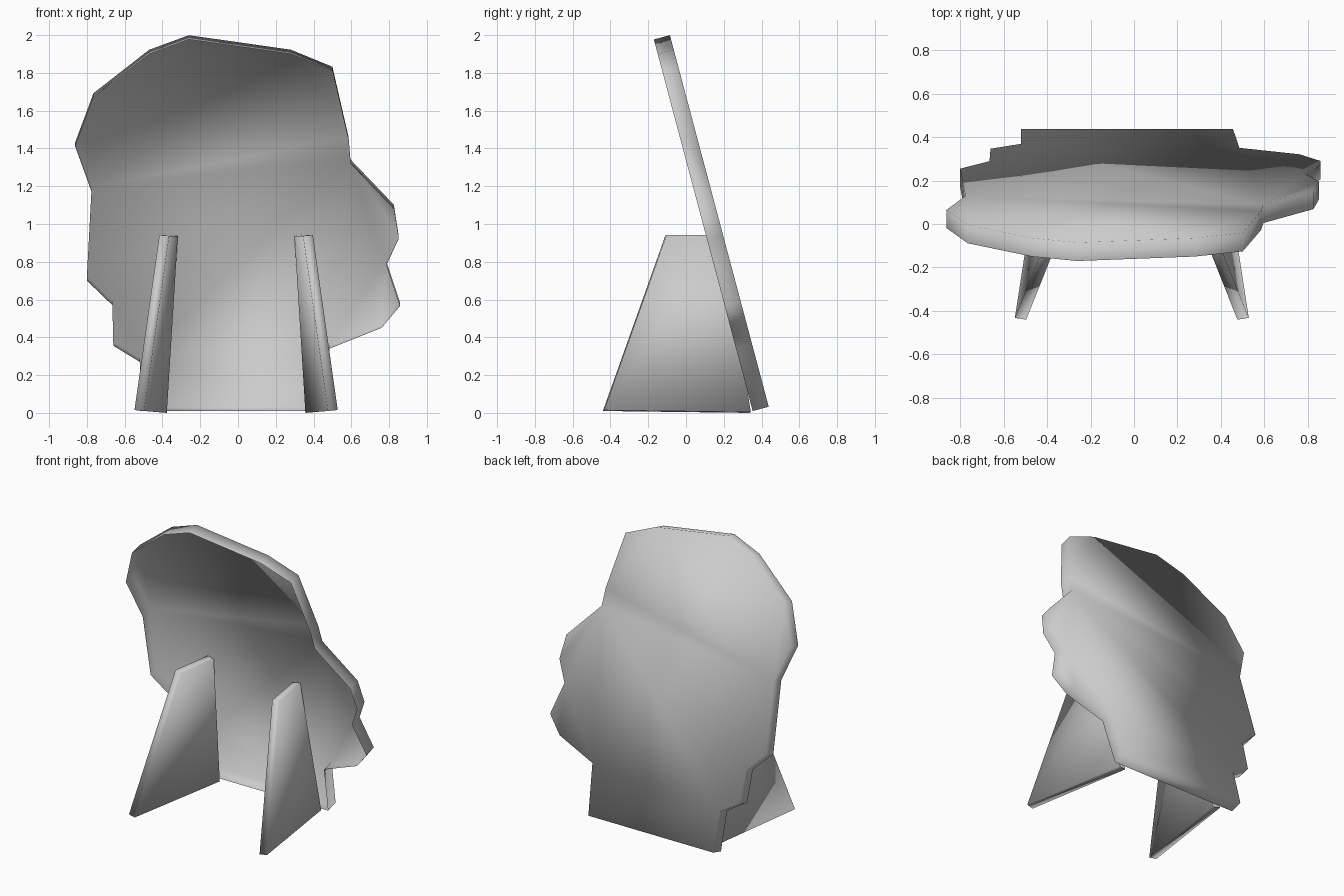
import bpy
import bmesh
from mathutils import Vector

cube = bpy.data.objects.get("Cube")
if cube:
    bpy.data.objects.remove(cube, do_unlink=True)

grey = bpy.data.materials.new("light_grey")
grey.use_nodes = True
grey.diffuse_color = (0.6, 0.6, 0.6, 1)
grey.node_tree.nodes["Principled BSDF"].inputs["Base Color"].default_value = (0.6, 0.6, 0.6, 1)


def make_shell(name, ring, offset, near_cap=True, open_side=None, split=None):
    """Smooth shell: a ring of points swept by an offset, with chosen sides left open."""
    bm = bmesh.new()
    near = [bm.verts.new(p) for p in ring]
    far = [bm.verts.new(Vector(p) + offset) for p in ring]
    if near_cap:
        bm.faces.new(near)
    far_cap = bm.faces.new(far)
    count = len(ring)
    for i in range(count):
        j = (i + 1) % count
        if i != open_side:
            bm.faces.new((near[i], near[j], far[j], far[i]))
    if split:
        bmesh.utils.face_split(far_cap, far[split[0]], far[split[1]])
    bmesh.ops.recalc_face_normals(bm, faces=bm.faces)
    mesh = bpy.data.meshes.new(name)
    bm.to_mesh(mesh)
    bm.free()
    mesh.shade_smooth()
    mesh.materials.append(grey)
    obj = bpy.data.objects.new(name, mesh)
    bpy.context.collection.objects.link(obj)


# Leaning panel: ragged back sheet with a rim, hollow towards the front
outline = [
    (-0.26, 1.977), (0.28, 1.90), (0.50, 1.81), (0.585, 1.44), (0.595, 1.32),
    (0.825, 1.08), (0.85, 0.92), (0.785, 0.78), (0.857, 0.565), (0.76, 0.45),
    (0.485, 0.34), (0.455, 0.01), (-0.52, 0.01), (-0.52, 0.27), (-0.66, 0.355),
    (-0.665, 0.57), (-0.80, 0.70), (-0.775, 1.17), (-0.862, 1.41),
    (-0.765, 1.67), (-0.47, 1.90),
]
ring = [(x, 0.353 - 0.266 * (z - 0.01), z) for x, z in outline]
make_shell("leaning_panel", ring, Vector((0, 0.085, 0.0225)), near_cap=False, split=(4, 17))

# Pair of splayed, tapering supports whose open back edge runs into the panel
profile = [(-0.44, 0.01), (-0.11, 0.937), (0.185, 0.937), (0.335, 0.0)]
for side, name in ((1, "left_support"), (-1, "right_support")):
    ring = []
    for y, z in profile:
        x = 0.487 - 0.155 * (y + 0.44) - 0.087 * z
        ring.append((side * x - 0.01, y, z))
    make_shell(name, ring, Vector((side * 0.052, 0.008, 0.005)), open_side=2)
